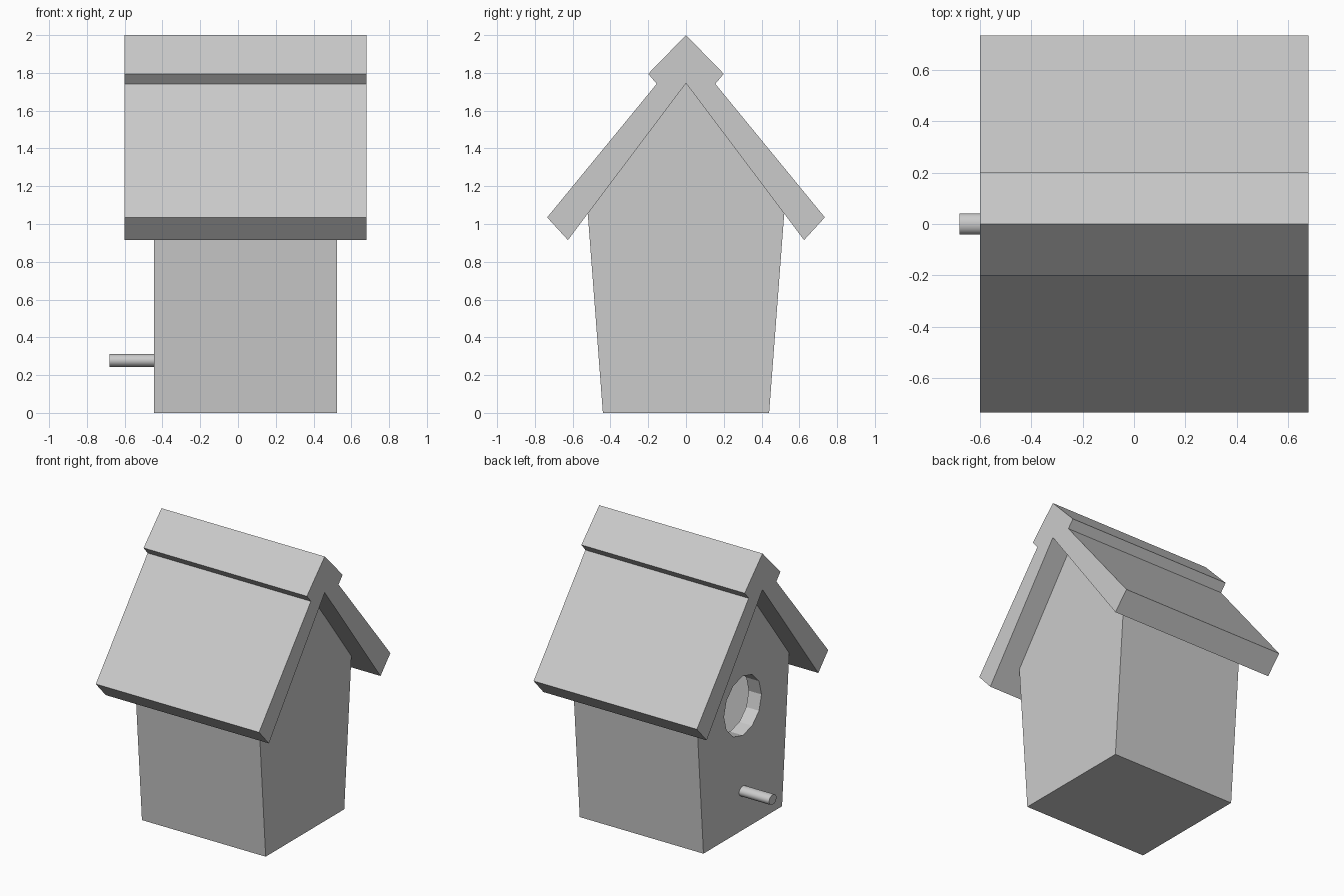
import bpy
import bmesh
import math
from mathutils import Matrix

cube = bpy.data.objects.get("Cube")
if cube:
    bpy.data.objects.remove(cube, do_unlink=True)

grey = bpy.data.materials.new("plain_grey")
grey.use_nodes = True
colour = (0.6, 0.6, 0.6, 1.0)
grey.diffuse_color = colour
grey.node_tree.nodes["Principled BSDF"].inputs["Base Color"].default_value = colour


def finish(name, bm):
    """Turn a bmesh into a grey object."""
    bmesh.ops.recalc_face_normals(bm, faces=bm.faces)
    mesh = bpy.data.meshes.new(name)
    bm.to_mesh(mesh)
    bm.free()
    mesh.materials.append(grey)
    obj = bpy.data.objects.new(name, mesh)
    bpy.context.collection.objects.link(obj)
    return obj


def prism(name, half, x0, x1):
    """Mirror a half profile of (y, z) points about y = 0 and extrude it along x."""
    outline = half + [(-y, z) for y, z in reversed(half) if y > 0]
    bm = bmesh.new()
    face = bm.faces.new([bm.verts.new((x0, y, z)) for y, z in outline])
    moved = bmesh.ops.extrude_face_region(bm, geom=[face])["geom"]
    verts = [v for v in moved if isinstance(v, bmesh.types.BMVert)]
    bmesh.ops.translate(bm, verts=verts, vec=(x1 - x0, 0, 0))
    return finish(name, bm)


def rod(name, sides, ry, rz, x0, x1, z):
    """Cylinder lying along x with an elliptical section."""
    bm = bmesh.new()
    place = (Matrix.Translation(((x0 + x1) / 2, 0, z))
             @ Matrix.Diagonal((1, ry, rz, 1))
             @ Matrix.Rotation(math.pi / 2, 4, 'Y'))
    bmesh.ops.create_cone(bm, cap_ends=True, segments=sides, radius1=1,
                          radius2=1, depth=x1 - x0, matrix=place)
    return finish(name, bm)


def cut(target, cutter):
    """Subtract the cutter for good and delete it."""
    cutter.hide_render = True
    mod = target.modifiers.new("cut", 'BOOLEAN')
    mod.operation = 'DIFFERENCE'
    mod.solver = 'EXACT'
    mod.object = cutter
    graph = bpy.context.evaluated_depsgraph_get()
    mesh = bpy.data.meshes.new_from_object(target.evaluated_get(graph))
    target.modifiers.clear()
    target.data = mesh
    bpy.data.objects.remove(cutter, do_unlink=True)


# Hollow house body with tapered side walls and gable ends
body = prism("house_body", [(0.44, 0), (0.52, 1.055), (0, 1.745)], -0.445, 0.525)
cut(body, prism("cavity", [(0.36, 0.1), (0.43, 1.02), (0, 1.6)], -0.345, 0.425))

# Round entrance through one gable wall
cut(body, rod("entrance", 12, 0.21, 0.21, -0.6, -0.2, 0.88))

# Roof slabs and raised ridge cap in one profile
prism("roof", [(0, 1.745), (0.625, 0.915), (0.735, 1.035), (0.155, 1.742),
               (0.2, 1.795), (0, 2)], -0.6, 0.68)

# Perch below the entrance
perch = rod("perch", 24, 0.041, 0.035, -0.68, -0.4, 0.277)
bpy.ops.object.select_all(action='DESELECT')
perch.select_set(True)
bpy.context.view_layer.objects.active = perch
bpy.ops.object.shade_smooth_by_angle(angle=math.radians(40))
